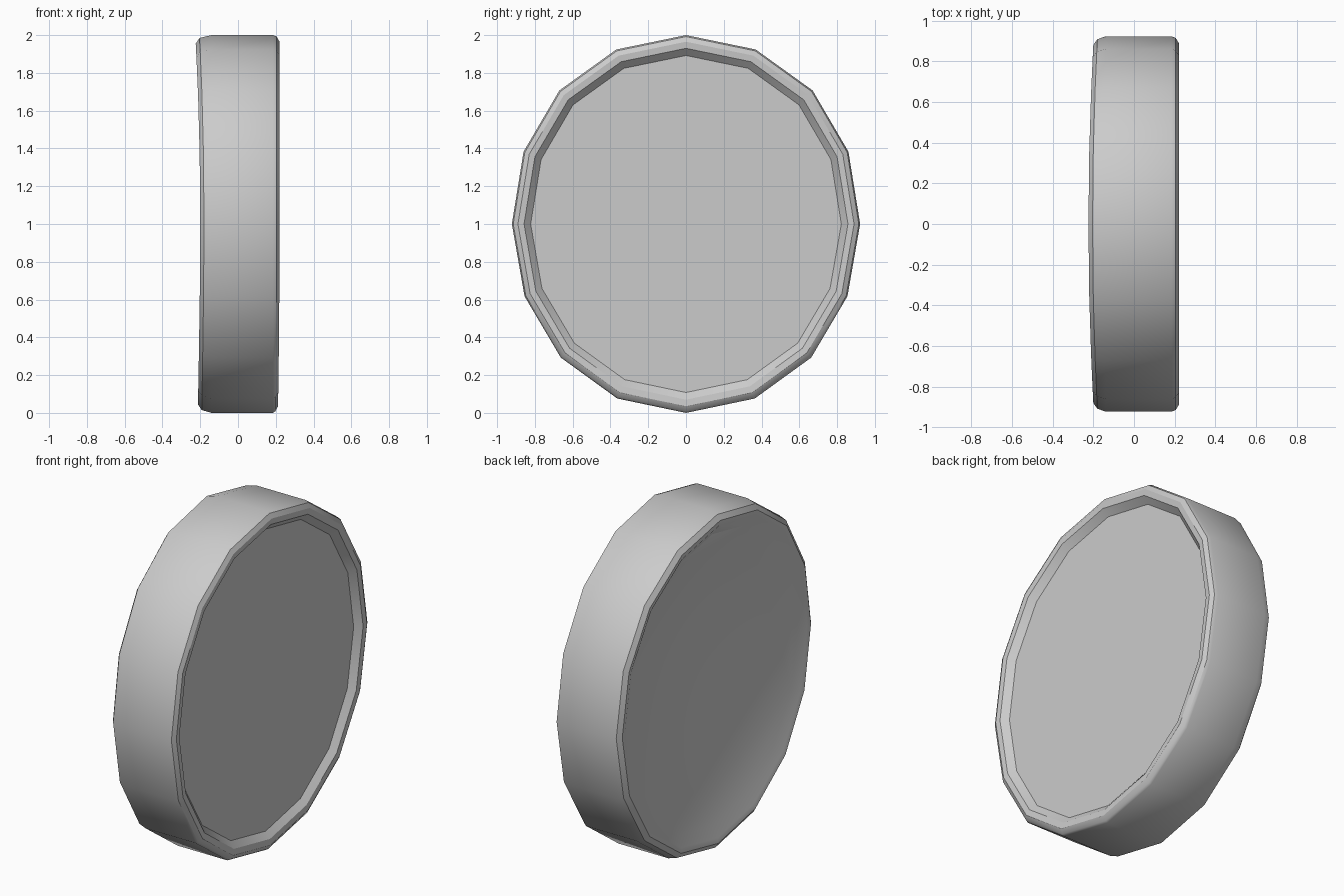
import bpy, bmesh, math

if "Cube" in bpy.data.objects:
    bpy.data.objects.remove(bpy.data.objects["Cube"])

SIDES = 16
RY, RZ, ZC = 0.922, 1.0, 1.0

# cross-section from left dish floor, over the tread, to right recess floor:
# (x, radius factor)
PROFILE = [(-0.172, 0.86), (-0.205, 0.925), (-0.21, 0.955), (-0.19, 0.985),
           (-0.14, 1.0), (0.185, 1.0), (0.205, 0.992), (0.22, 0.965),
           (0.217, 0.93), (0.18, 0.892)]


def ring_point(x, r, i):
    a = 2 * math.pi * i / SIDES
    s, c = math.sin(a), math.cos(a)
    # slightly squared oval outline
    y = RY * r * s * (1 + 0.045 * c * c + 0.008 * c)
    z = ZC + RZ * r * c
    # left rim flares out at top and bottom, right rim leans in at the bottom
    if -0.3 < x < -0.18:
        x += 0.01 - (0.018 + 0.006 * c) * c * c
    elif x > 0.19 and c < 0:
        x -= 0.008 * c * c
    return (x, y, z)


# wheel body
bm = bmesh.new()
rings = [[bm.verts.new(ring_point(x, r, i)) for i in range(SIDES)]
         for x, r in PROFILE]
for a, b in zip(rings, rings[1:]):
    for i in range(SIDES):
        j = (i + 1) % SIDES
        bm.faces.new((a[i], a[j], b[j], b[i]))

# flat discs closing both sides
bm.faces.new(rings[0])
bm.faces.new(rings[-1])
bmesh.ops.recalc_face_normals(bm, faces=bm.faces[:])

mesh = bpy.data.meshes.new("wheel")
bm.to_mesh(mesh)
bm.free()
wheel = bpy.data.objects.new("wheel", mesh)
bpy.context.collection.objects.link(wheel)

# smooth tread and dish, sharp rim edges
bpy.context.view_layer.objects.active = wheel
wheel.select_set(True)
bpy.ops.object.shade_smooth_by_angle(angle=math.radians(33))
